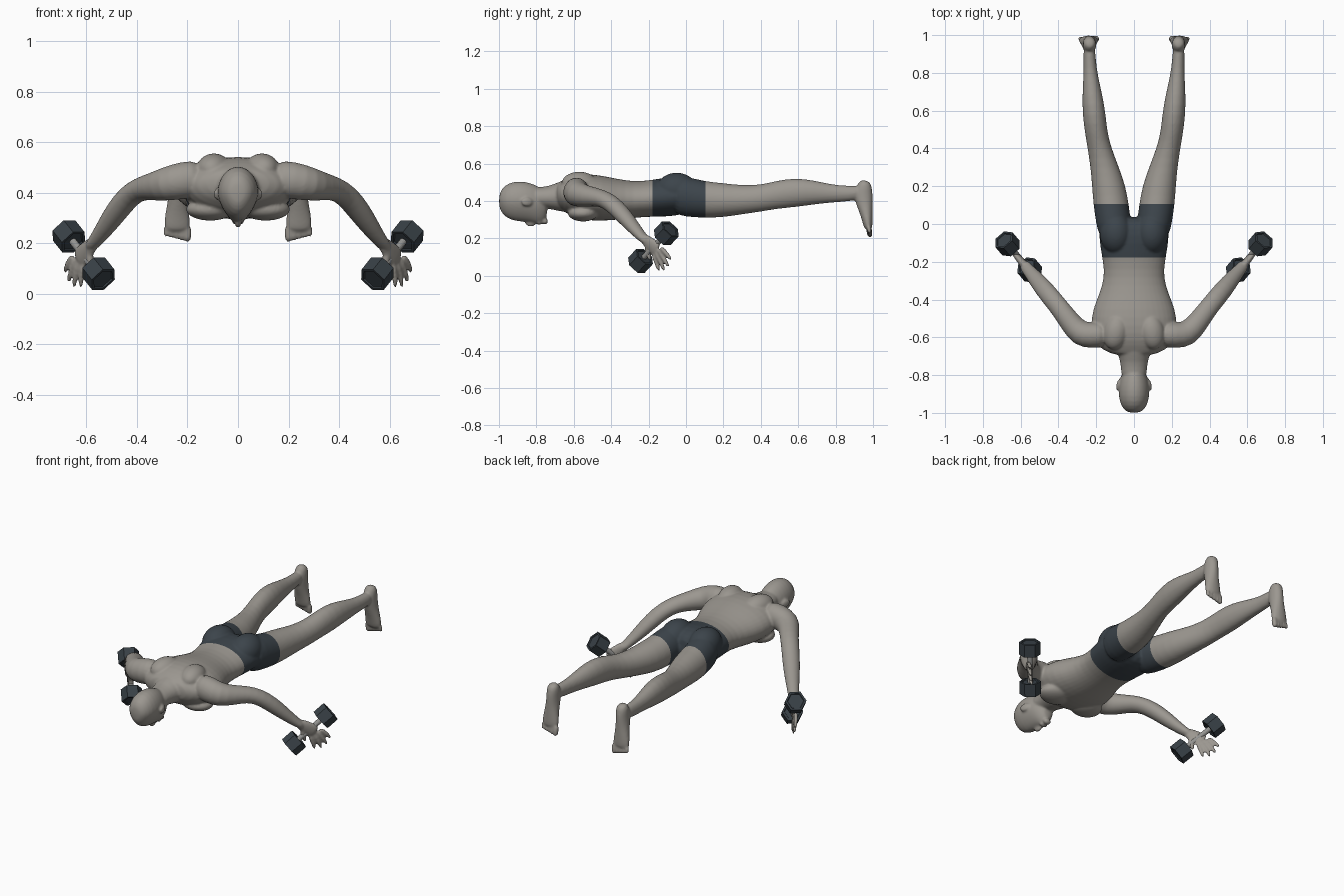
import bpy
import bmesh
import math
from mathutils import Vector, Matrix

if "Cube" in bpy.data.objects:
    bpy.data.objects.remove(bpy.data.objects["Cube"], do_unlink=True)


def material(name, rgb):
    m = bpy.data.materials.new(name)
    m.use_nodes = True
    m.diffuse_color = (*rgb, 1)
    m.node_tree.nodes["Principled BSDF"].inputs["Base Color"].default_value = (*rgb, 1)
    return m


skin = material("warm grey skin", (0.33, 0.31, 0.28))
cloth = material("dark slate cloth", (0.045, 0.058, 0.07))
iron = material("dark iron", (0.04, 0.052, 0.062))
steel = material("grey steel", (0.3, 0.3, 0.29))

SEG = 20
X, Z = Vector((1, 0, 0)), Vector((0, 0, 1))
bm = bmesh.new()


def loft(rings, taper=0.0):
    """Closed skin through rings of (centre, half axis u, half axis v)."""
    loops = []
    for c, u, v in rings:
        loop = []
        for i in range(SEG):
            a = math.tau * i / SEG
            k = 1 - taper * max(0, -math.sin(a))
            loop.append(bm.verts.new(c + u * math.cos(a) * k + v * math.sin(a)))
        loops.append(loop)
    for p, q in zip(loops, loops[1:]):
        for i in range(SEG):
            j = (i + 1) % SEG
            bm.faces.new((p[i], p[j], q[j], q[i]))
    bm.faces.new(loops[0][::-1])
    bm.faces.new(loops[-1])


def along_y(rows, s=1, taper=0.0):
    """Rows of y, centre x, half width, top z, bottom z."""
    loft([(Vector((s * x, y, (t + b) / 2)), X * w, Z * (t - b) / 2)
          for y, x, w, t, b in rows], taper)


def tube(rows, s=1, side=X):
    """Rows of x, y, z, half width, half thickness along a bent path."""
    pts = [Vector((s * r[0], r[1], r[2])) for r in rows]
    side = Vector((s * side[0], side[1], side[2]))
    rings = []
    for i, p in enumerate(pts):
        t = (pts[min(i + 1, len(pts) - 1)] - pts[max(i - 1, 0)]).normalized()
        u = (side - t * side.dot(t)).normalized()
        rings.append((p, u * rows[i][3], t.cross(u) * rows[i][4]))
    loft(rings)


def blob(centre, size, s=1, tilt=0.0):
    m = (Matrix.Translation((s * centre[0], centre[1], centre[2]))
         @ Matrix.Rotation(s * tilt, 4, 'Z') @ Matrix.Diagonal((*size, 1)))
    bmesh.ops.create_uvsphere(bm, u_segments=16, v_segments=10, radius=1, matrix=m)


# Head, face and neck
along_y([(-1, 0, .025, .43, .37), (-.985, 0, .055, .47, .33), (-.94, 0, .08, .503, .296),
         (-.88, 0, .084, .508, .288), (-.83, 0, .078, .497, .284), (-.79, 0, .066, .48, .275),
         (-.765, 0, .052, .46, .28), (-.74, 0, .035, .43, .31)], taper=.22)
along_y([(-.86, 0, .055, .47, .37), (-.78, 0, .07, .475, .36), (-.73, 0, .072, .48, .358),
         (-.68, 0, .09, .505, .345), (-.6, 0, .1, .52, .33)])
blob((0, -.83, .284), (.014, .03, .022))
blob((0, -.785, .284), (.026, .012, .012))
blob((0, -.755, .292), (.025, .018, .018))

# Trunk
along_y([(-.70, 0, .08, .49, .39), (-.67, 0, .17, .505, .36), (-.62, 0, .215, .535, .315),
         (-.54, 0, .232, .548, .295), (-.45, 0, .222, .538, .292), (-.37, 0, .185, .52, .298),
         (-.28, 0, .158, .505, .308), (-.2, 0, .166, .51, .315), (-.1, 0, .185, .53, .315),
         (-.02, 0, .19, .525, .325), (.04, 0, .15, .49, .35)])

for s in (1, -1):
    # Ear, shoulder blade, chest and buttock masses
    blob((.083, -.85, .395), (.01, .032, .024), s, .25)
    blob((.095, -.57, .495), (.07, .1, .062), s, .2)
    blob((.11, -.55, .335), (.1, .085, .045), s)
    blob((.095, -.05, .46), (.09, .115, .092), s)

    # Leg
    along_y([(-.08, .1, .085, .53, .33), (0, .107, .094, .535, .314), (.1, .121, .095, .505, .308),
             (.2, .133, .09, .497, .312), (.3, .155, .076, .484, .328), (.4, .182, .064, .487, .342),
             (.48, .2, .06, .508, .357), (.58, .211, .062, .525, .366), (.68, .22, .054, .512, .38),
             (.78, .229, .039, .488, .392), (.87, .235, .032, .48, .397), (.95, .237, .032, .485, .41)], s)
    # Foot, hanging from the ankle with the sole turned back
    tube([(.235, .962, .51, .018, .02), (.235, .956, .49, .036, .038), (.236, .945, .44, .036, .054),
          (.238, .955, .38, .038, .043), (.24, .965, .33, .046, .033), (.241, .972, .28, .053, .026),
          (.24, .976, .245, .05, .02)], s)
    for i in range(5):
        x, r = .2 + .021 * i, .016 - .0012 * i
        tube([(x, .976, .27, r, r), (x, .98, .24, r, r),
              (x, .985, .203 + .006 * i, r * .9, r * .9)], s)

    # Arm
    tube([(.13, -.585, .46, .065, .075), (.22, -.59, .45, .072, .075), (.285, -.583, .435, .07, .068),
          (.335, -.525, .425, .058, .056), (.385, -.455, .418, .052, .046),
          (.43, -.4, .39, .051, .046), (.475, -.345, .335, .05, .045),
          (.52, -.29, .27, .043, .037), (.56, -.243, .215, .032, .027),
          (.59, -.205, .18, .032, .022)], s, Vector((-.6, .6, 0)))
    # Hand with spread fingers
    spread = Vector((.055, .055, .04)).normalized()
    knuckle = Vector((.63, -.158, .14))
    tube([(.568, -.232, .207, .028, .022), (.595, -.2, .178, .036, .02),
          (.618, -.172, .153, .043, .017), (.636, -.15, .133, .041, .013)], s, spread)
    tips = [(.622, -.142, .022), (.65, -.113, .022), (.672, -.09, .042), (.686, -.077, .082)]
    for i, tip in enumerate(tips):
        root = knuckle + spread * (.022 * i - .033)
        mid = root.lerp(Vector(tip), .55) + Vector((.006, 0, .003))
        tube([(*root, .013, .013), (*mid, .0125, .0125), (*tip, .009, .009)], s, spread)
    tube([(.588, -.208, .17, .016, .016), (.583, -.205, .125, .015, .015),
          (.592, -.19, .078, .01, .01)], s, spread)

# Fuse the anatomy into one smooth skin
bmesh.ops.recalc_face_normals(bm, faces=bm.faces)
raw = bpy.data.meshes.new("anatomy")
bm.to_mesh(raw)
bm.free()
body = bpy.data.objects.new("body", raw)
bpy.context.collection.objects.link(body)
body.modifiers.new("round", 'SUBSURF').levels = 1
fuse = body.modifiers.new("fuse", 'REMESH')
fuse.mode, fuse.voxel_size = 'VOXEL', .0065
relax = body.modifiers.new("relax", 'SMOOTH')
relax.factor, relax.iterations = .5, 5
fused = bpy.data.meshes.new_from_object(body.evaluated_get(bpy.context.evaluated_depsgraph_get()))
body.modifiers.clear()
body.data = fused
bpy.data.meshes.remove(raw)

# Shorts: cut the waist and hem, then colour the band between
WAIST, HEM = -.178, .105
fused.materials.clear()
fused.materials.append(skin)
fused.materials.append(cloth)
bm = bmesh.new()
bm.from_mesh(fused)
for y in (WAIST, HEM):
    bmesh.ops.bisect_plane(bm, geom=bm.verts[:] + bm.edges[:] + bm.faces[:],
                           plane_co=(0, y, 0), plane_no=(0, 1, 0))
for f in bm.faces:
    c = f.calc_center_median()
    f.material_index = int(WAIST < c.y < HEM and abs(c.x) < .35)
    f.smooth = True
bm.to_mesh(fused)
bm.free()


def prism(name, a, b, radius, sides, mat, recess=False):
    """Straight bar from a to b, with optional dished ends."""
    pb = bmesh.new()
    axis = b - a
    m = Matrix.Translation((a + b) / 2) @ axis.to_track_quat('Z', 'X').to_matrix().to_4x4()
    bmesh.ops.create_cone(pb, cap_ends=True, segments=sides, radius1=radius, radius2=radius,
                          depth=axis.length, matrix=m)
    if recess:
        pb.normal_update()
        ends = [f for f in pb.faces if abs(f.normal.dot(axis.normalized())) > .9]
        bmesh.ops.inset_individual(pb, faces=ends, thickness=.012, depth=0)
        bmesh.ops.inset_individual(pb, faces=ends, thickness=.003, depth=-.006)
    mesh = bpy.data.meshes.new(name)
    pb.to_mesh(mesh)
    pb.free()
    mesh.materials.append(mat)
    obj = bpy.data.objects.new(name, mesh)
    bpy.context.collection.objects.link(obj)


# Dumbbells
for s, label in ((1, "left"), (-1, "right")):
    low = Vector((s * .552, -.243, .08))
    high = Vector((s * .67, -.105, .228))
    d = (high - low).normalized() * .037
    prism(label + "_dumbbell_handle", low, high, .015, 16, steel)
    prism(label + "_dumbbell_front_weight", low - d, low + d, .06, 6, iron, True)
    prism(label + "_dumbbell_rear_weight", high - d, high + d, .06, 6, iron, True)
